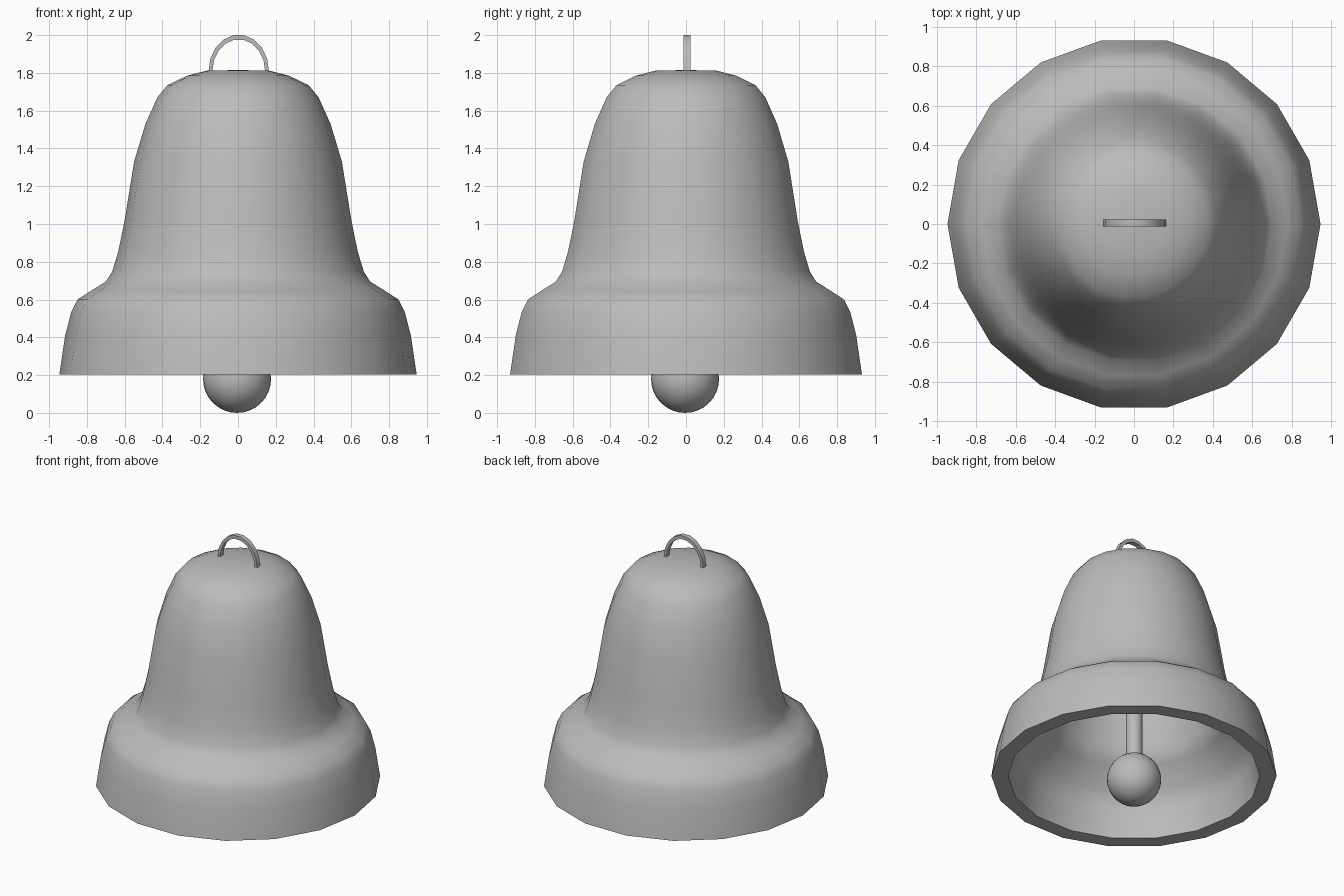
import bpy, bmesh, math
from mathutils import Matrix

cube = bpy.data.objects.get("Cube")
if cube:
    bpy.data.objects.remove(cube, do_unlink=True)

# One plain grey metal for every part
metal = bpy.data.materials.new("grey metal")
metal.use_nodes = True
GREY = (0.5, 0.5, 0.5, 1.0)
metal.diffuse_color = GREY
metal.node_tree.nodes["Principled BSDF"].inputs["Base Color"].default_value = GREY


def finish(name, bm, angle):
    """Turn a bmesh into a named, shaded object."""
    bmesh.ops.recalc_face_normals(bm, faces=bm.faces)
    mesh = bpy.data.meshes.new(name)
    bm.to_mesh(mesh)
    bm.free()
    mesh.materials.append(metal)
    obj = bpy.data.objects.new(name, mesh)
    bpy.context.collection.objects.link(obj)
    bpy.ops.object.select_all(action='DESELECT')
    obj.select_set(True)
    bpy.context.view_layer.objects.active = obj
    bpy.ops.object.shade_smooth_by_angle(angle=math.radians(angle))
    return obj


# Bell body: outer and inner wall as one closed profile (radius, height)
OUTER = [(0, 1.815), (0.165, 1.812), (0.27, 1.785), (0.374, 1.735), (0.427, 1.67),
         (0.49, 1.53), (0.55, 1.33), (0.60, 1.02), (0.634, 0.854), (0.666, 0.748),
         (0.70, 0.695), (0.777, 0.647), (0.85, 0.60), (0.883, 0.535),
         (0.915, 0.41), (0.946, 0.203)]
INNER = [(0.836, 0.203), (0.81, 0.40), (0.77, 0.53), (0.61, 0.63), (0.56, 0.74),
         (0.49, 1.02), (0.44, 1.31), (0.385, 1.49), (0.33, 1.61), (0.25, 1.67),
         (0.15, 1.70), (0, 1.705)]
SIDES = 18

bm = bmesh.new()
verts = [bm.verts.new((r, 0, z)) for r, z in OUTER + INNER]
edges = [bm.edges.new(pair) for pair in zip(verts, verts[1:])]
bmesh.ops.spin(bm, geom=verts + edges, axis=(0, 0, 1), cent=(0, 0, 0),
               steps=SIDES, angle=math.tau)
bmesh.ops.remove_doubles(bm, verts=bm.verts, dist=0.0005)
finish("bell_body", bm, 50)

# Hanging loop: flat band bent over a half ellipse
bm = bmesh.new()
rings = []
for i in range(10):
    a = math.pi * i / 9
    ca, sa = math.cos(a), math.sin(a)
    rings.append([bm.verts.new((0.004 + rx * ca, y, 1.808 + rz * sa))
                  for rx, rz, y in ((0.16, 0.195, -0.013), (0.16, 0.195, 0.023),
                                    (0.14, 0.17, 0.023), (0.14, 0.17, -0.013))])
for a, b in zip(rings, rings[1:]):
    for k in range(4):
        n = (k + 1) % 4
        bm.faces.new((a[k], a[n], b[n], b[k]))
bm.faces.new(rings[0])
bm.faces.new(rings[-1])
finish("hanging_loop", bm, 40)

# Clapper ball
bm = bmesh.new()
bmesh.ops.create_uvsphere(bm, u_segments=32, v_segments=16, radius=0.18,
                          matrix=Matrix.Translation((-0.005, -0.005, 0.18)))
finish("clapper_ball", bm, 40)

# Clapper rod, from the ball up to the inside of the crown
bm = bmesh.new()
bmesh.ops.create_cone(bm, cap_ends=True, segments=24, radius1=0.055, radius2=0.055,
                      depth=1.42, matrix=Matrix.Translation((-0.005, -0.005, 1.01)))
finish("clapper_rod", bm, 40)
